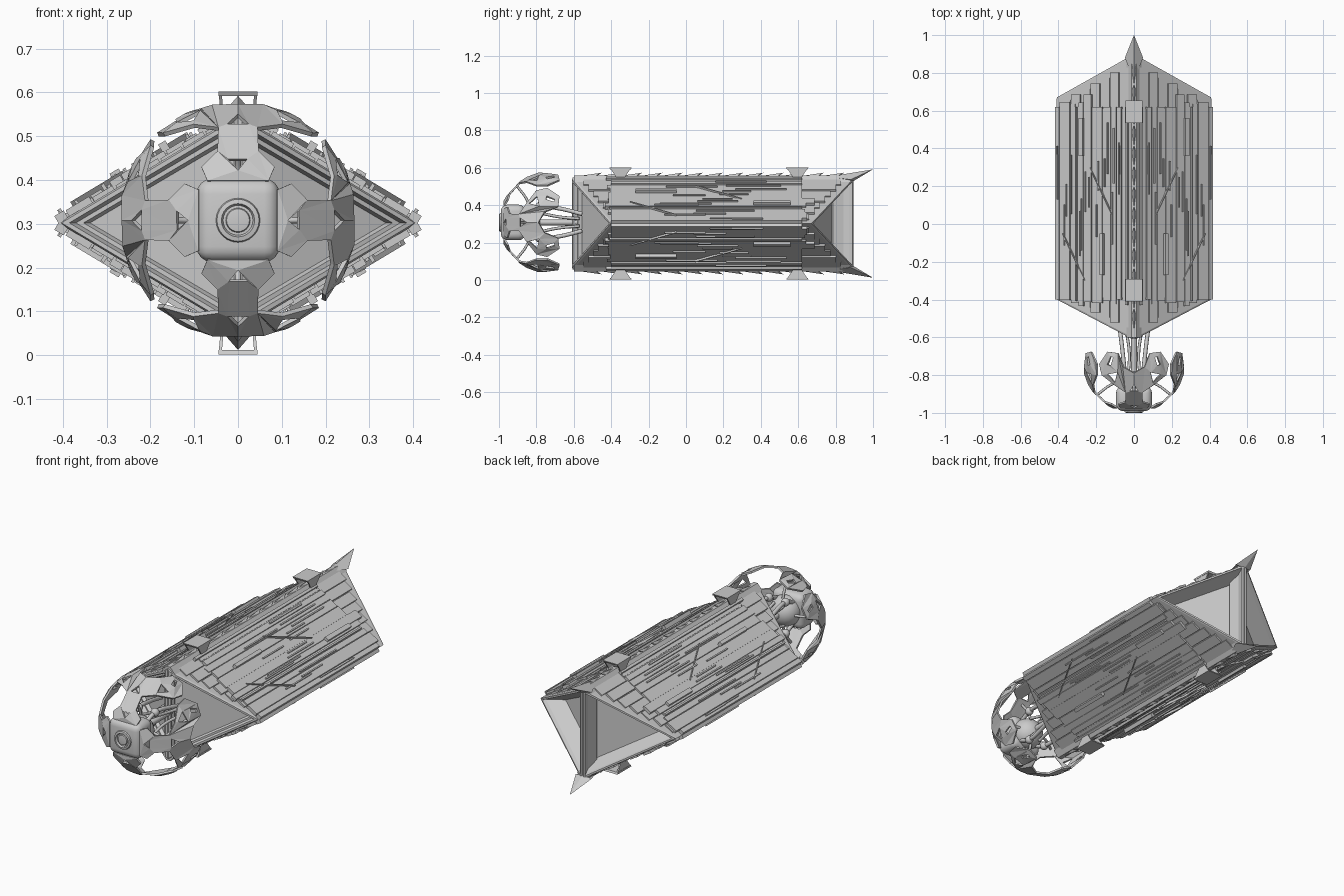
import bpy, bmesh, random
from math import sin, cos, pi, radians
from mathutils import Vector, Matrix
from mathutils.geometry import tessellate_polygon

if "Cube" in bpy.data.objects:
    bpy.data.objects.remove(bpy.data.objects["Cube"])

random.seed(4)
ZC = 0.302                      # height of the long axis
RX, RZ = 0.41, 0.246            # half width / half height of the diamond hull


def make(name, bm, smooth=False):
    bmesh.ops.recalc_face_normals(bm, faces=bm.faces)
    me = bpy.data.meshes.new(name)
    bm.to_mesh(me)
    bm.free()
    ob = bpy.data.objects.new(name, me)
    bpy.context.collection.objects.link(ob)
    if smooth:
        bpy.context.view_layer.objects.active = ob
        ob.select_set(True)
        bpy.ops.object.shade_smooth_by_angle(angle=radians(35))
        ob.select_set(False)
    return ob


def hexa(bm, lo, hi):
    """Closed solid between two matching loops of points."""
    a = [bm.verts.new(p) for p in lo]
    b = [bm.verts.new(p) for p in hi]
    n = len(a)
    bm.faces.new(a[::-1])
    bm.faces.new(b)
    for i in range(n):
        bm.faces.new((a[i], a[(i + 1) % n], b[(i + 1) % n], b[i]))


def tube(name, pts, r):
    cu = bpy.data.curves.new(name, 'CURVE')
    cu.dimensions = '3D'
    cu.bevel_depth, cu.bevel_resolution, cu.resolution_u = r, 2, 6
    cu.use_fill_caps = True
    sp = cu.splines.new('BEZIER')
    sp.bezier_points.add(len(pts) - 1)
    for bp, p in zip(sp.bezier_points, pts):
        bp.co = p
        bp.handle_left_type = bp.handle_right_type = 'AUTO'
    bpy.context.collection.objects.link(bpy.data.objects.new(name, cu))


# Hull: diamond prism with wedge ends and recessed triangular end bays
bm = bmesh.new()
ring = [(0, RZ), (RX, 0), (0, -RZ), (-RX, 0)]
f = [bm.verts.new((x, -0.39 if x else -0.605, ZC + z)) for x, z in ring]
b = [bm.verts.new((x, 0.66 if x else 0.89, ZC + z)) for x, z in ring]
for i in range(4):
    bm.faces.new((f[i], f[(i + 1) % 4], b[(i + 1) % 4], b[i]))
front = [bm.faces.new((f[0], f[1], f[2])), bm.faces.new((f[0], f[2], f[3]))]
rear = [bm.faces.new((b[0], b[1], b[2])), bm.faces.new((b[0], b[2], b[3]))]
bmesh.ops.recalc_face_normals(bm, faces=bm.faces)
for faces, steps in ((front, ((.012, .008), (.02, 0), (.004, -.025), (.02, 0), (.006, -.02))),
                     (rear, ((.008, .008), (.018, 0), (.003, -.02), (.045, -.085)))):
    for t, d in steps:
        bmesh.ops.inset_individual(bm, faces=faces, thickness=t, depth=d)
make("hull", bm)

# Long armour strips, laid on the four slanted sides
strips, u = [], 0.06
while u < 0.985:
    w = min(random.choice((0.018, 0.03, 0.06, 0.1, 0.13)), 1 - u)
    y0 = max(-0.40 - random.choice((0, .01, .03, .09)) * (1 - u), -0.60 + 0.21 * u)
    y1 = min(0.62 + random.choice((0, 0, .06, .14)) * (1 - u), 0.885 - 0.23 * u)
    h = random.uniform(0.012, 0.026)
    strips.append((u, u + w, y0, y1, h))
    if w > 0.05:                # thin ribs and short blocks on wide strips
        for _ in range(2):
            a = u + random.uniform(0.1, 0.7) * w
            s = random.uniform(-0.35, 0.3)
            strips.append((a, a + 0.014, s, s + random.uniform(0.15, 0.3), h + 0.008))
    u += w + random.choice((0.004, 0.008, 0.014))
strips += [(0.62, 0.67, 0.36, 0.56, 0.036), (0.36, 0.4, -0.27, -0.05, 0.036),
           (0.06, 0.99, -0.39, 0.61, 0.010)]
# thin skin panels near the wedge ends
for k in range(7):
    a = 0.06 + k * 0.125
    strips.append((a, a + 0.115, -0.585 + 0.21 * (a + 0.115), -0.3, 0.006 + 0.004 * (k % 2)))
    strips.append((a, a + 0.115, 0.5, 0.87 - 0.23 * (a + 0.115), 0.006 + 0.004 * (k % 2)))

for sx in (1, -1):
    for sz in (1, -1):
        bm = bmesh.new()
        nrm = Vector((RZ * sx, 0, RX * sz)).normalized()

        def on_side(u, y, h):
            return Vector((RX * u * sx, y, ZC + RZ * (1 - u) * sz)) + nrm * h

        for u0, u1, y0, y1, h in strips:
            q = ((u0, y0), (u1, y0), (u1, y1), (u0, y1))
            hexa(bm, [on_side(*p, -0.004) for p in q], [on_side(*p, h) for p in q])
        # diagonal seam bars
        for ua, ya in ((0.25, 0.05), (0.6, -0.3)):
            q = ((ua, ya), (ua + .012, ya), (ua + .30, ya + .25), (ua + .288, ya + .25))
            hexa(bm, [on_side(*p, 0) for p in q], [on_side(*p, 0.027) for p in q])
        make("armour_strips", bm)

# Serrated spines and bracket handles, top and bottom
for sz in (1, -1):
    def P(x, y, z):
        return Vector((x, y, ZC + sz * z))

    bm = bmesh.new()
    # spine base rail
    hexa(bm, [P(x, -0.6, z) for x, z in ((-.04, .222), (.04, .222), (0.012, .256), (-.012, .256))],
         [P(x, 0.88, z) for x, z in ((-.04, .222), (.04, .222), (0.012, .256), (-.012, .256))])
    teeth = [(-0.60 + 0.108 * i, 0.15, 0.026, 0.272) for i in range(13)] + [(0.76, 0.24, 0.048, 0.29)]
    for y, l, w, top in teeth:
        v = [bm.verts.new(p) for p in (P(0, y, 0.25), P(w, y + l * .5, 0.235), P(-w, y + l * .5, 0.235),
                                       P(0, y + l, top), P(0, y + l * .55, 0.225))]
        for t in ((0, 1, 3), (0, 3, 2), (1, 4, 3), (2, 3, 4), (0, 4, 1), (0, 2, 4)):
            bm.faces.new([v[i] for i in t])
    make("spine", bm)
    for yc in (-0.35, 0.595):
        bm = bmesh.new()
        hexa(bm, [P(x, yc + y, .290) for x, y in ((-.045, -.055), (.045, -.055), (.045, .055), (-.045, .055))],
             [P(x, yc + y, .300) for x, y in ((-.045, -.06), (.045, -.06), (.045, .06), (-.045, .06))])
        for s in (1, -1):
            q = ((-.025, .215), (.025, .215), (.025, .25), (.055, .295), (-.055, .295), (-.025, .25))
            hexa(bm, [P(s * (.033 + (z > .28) * .004), yc + y, z) for y, z in q],
                 [P(s * (.040 + (z > .28) * .004), yc + y, z) for y, z in q])
        make("bracket", bm)

# Head petals: flat plates with triangular holes wrapped on a sphere
R, CY = 0.268, -0.728
half = [(20, 15), (28, 18), (36, 10), (52, 9.5), (60, 22), (70, 39), (86, 43), (103, 31), (100, 18), (84, 12)]
outline = half + [(77, 0)] + [(t, -p) for t, p in half[::-1]]
holes = [[(25, 0), (31, 4.5), (31, -4.5)], [(54, 5), (54, -5), (63, 0)]]
for s in (1, -1):
    holes += [[(64, s * 22), (73, s * 31), (77, s * 19)], [(85, s * 27), (95, s * 24), (96, s * 27), (86, s * 31)]]
loops = [outline] + holes
flat = [p for lp in loops for p in lp]
tris = tessellate_polygon([[Vector((t, p, 0)) for t, p in lp] for lp in loops])
for k in range(4):
    e = Vector((cos(k * pi / 2), 0, sin(k * pi / 2)))
    tan = Vector((-e.z, 0, e.x))
    bm = bmesh.new()
    vs = []
    for t, p in flat:
        t, p = radians(t), radians(p)
        d = tan * sin(p) + (Vector((0, -1, 0)) * cos(t) + e * sin(t)) * cos(p)
        vs.append(bm.verts.new(Vector((0, CY, ZC + 0.006)) + d * R))
    for t in tris:
        if len(set(t)) == 3:
            bm.faces.new([vs[i] for i in t])
    ob = make("head_petal", bm)
    m = ob.modifiers.new("thickness", 'SOLIDIFY')
    m.thickness, m.offset = 0.010, 0

# Head core: rounded block, rear ball and eye rings
HZ = ZC + 0.006
bm = bmesh.new()
bmesh.ops.create_cube(bm, size=1, matrix=Matrix.Translation((0, -0.925, HZ)) @ Matrix.Diagonal((0.19, 0.13, 0.19, 1)))
bmesh.ops.bevel(bm, geom=bm.edges[:], offset=0.035, segments=4, profile=0.5, affect='EDGES')
make("head_core", bm, True)
bm = bmesh.new()
bmesh.ops.create_uvsphere(bm, u_segments=24, v_segments=12, radius=0.082, matrix=Matrix.Translation((0, -0.86, HZ)))
make("head_ball", bm, True)

bm = bmesh.new()                # turned eye profile
prof = [(0.052, -0.985), (0.048, -0.998), (0.038, -1.0), (0.034, -0.990),
        (0.028, -0.990), (0.026, -0.996), (0.020, -0.997), (0.0, -0.993)]
N = 24
rows = [[bm.verts.new((r * cos(2 * pi * i / N), y, HZ + r * sin(2 * pi * i / N))) for i in range(N)]
        for r, y in prof[:-1]]
for a, c in zip(rows, rows[1:]):
    for i in range(N):
        bm.faces.new((a[i], a[(i + 1) % N], c[(i + 1) % N], c[i]))
bm.faces.new(rows[-1])
make("eye", bm, True)

# Neck: curved pipes from the hull to the head, with ball joints
for sx in (1, -1):
    for sz in (1, -1):
        tube("neck_pipe", [(sx * .075, -.555, HZ + sz * .045), (sx * .06, -.68, HZ + sz * .075),
                           (sx * .05, -.78, HZ + sz * .085), (sx * .045, -.87, HZ + sz * .05)], 0.011)
        tube("neck_cable", [(sx * .04, -.57, HZ + sz * .02), (sx * .025, -.68, HZ + sz * .03),
                            (sx * .03, -.80, HZ + sz * .055)], 0.008)
        bm = bmesh.new()
        bmesh.ops.create_uvsphere(bm, u_segments=12, v_segments=8, radius=0.022,
                                  matrix=Matrix.Translation((sx * .05, -.785, HZ + sz * .085)))
        make("neck_joint", bm, True)
tube("neck_core", [(0, -.58, HZ), (0, -.70, HZ), (0, -.82, HZ)], 0.016)
# Thin struts bracing each petal from the core
for k in range(4):
    c, s = cos(k * pi / 2), sin(k * pi / 2)
    tube("petal_strut", [(c * .06, -.83, HZ + s * .06), (c * .12, -.85, HZ + s * .12),
                         (c * .19, -.90, HZ + s * .19)], 0.007)
